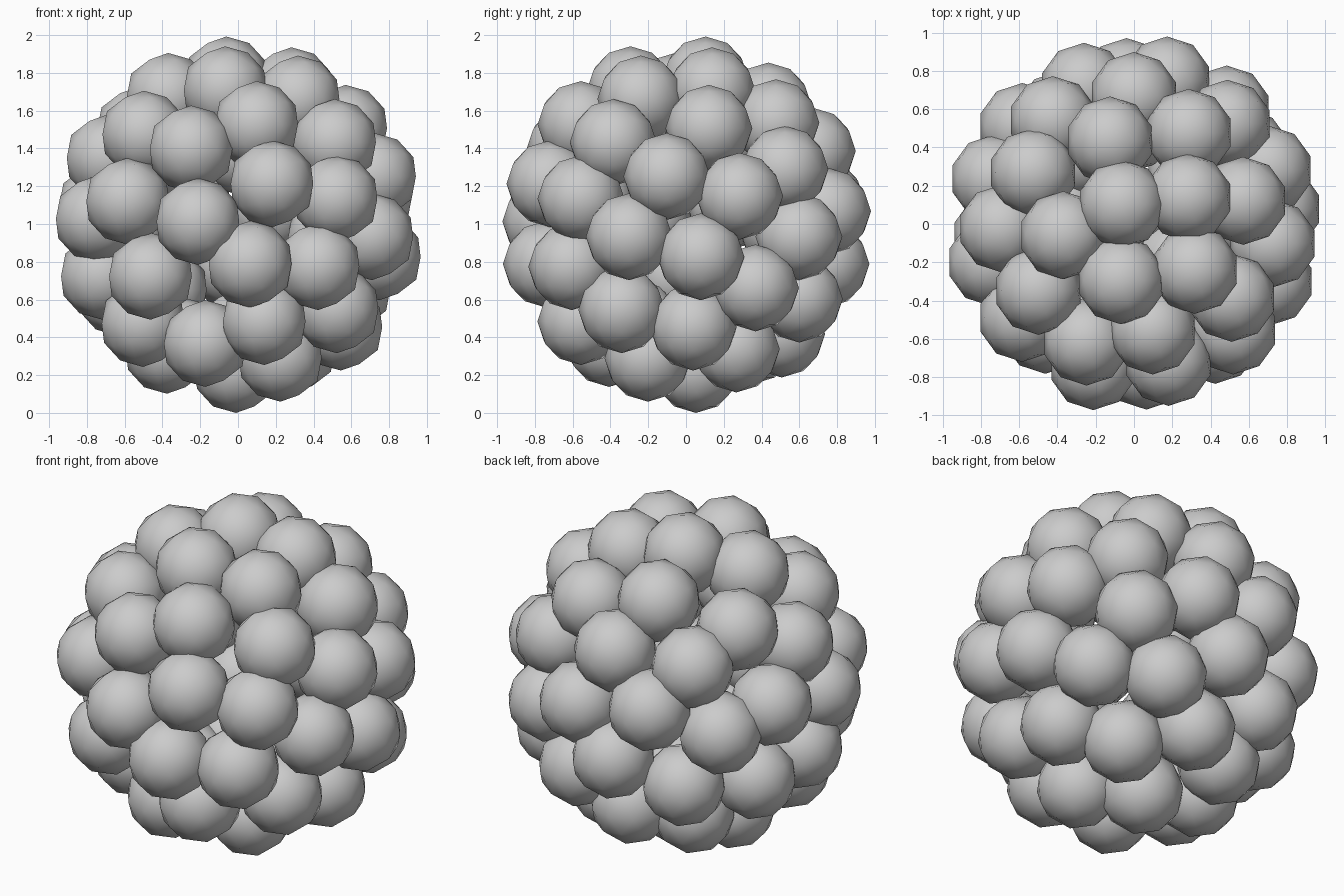
import bpy
from math import radians
from mathutils import Euler, Vector

SHELL_RADIUS = 0.772   # distance from cluster centre to each ball centre
BALL_RADIUS = 0.23
CENTRE = Vector((0, 0, 1))

# Ball placements as (longitude, latitude) in degrees, from the top down
UPPER_BALLS = [
    (121, 81), (257, 67), (26, 66), (323, 59), (189, 61), (106, 54),
    (59, 44), (12, 41), (153, 40), (280, 43), (215, 38), (323, 34),
    (248, 31), (90, 30), (128, 27), (182, 27), (47, 22),
]
MIDDLE_BALLS = [
    (352, 19), (284, 16), (22, 11), (313, 10), (220, 9), (110, 9),
    (162, 7), (77, 5), (195, 2), (254, 1), (139, -1), (51, -5),
    (337, -5), (6, -13), (275, -16), (93, -16), (305, -17),
]
LOWER_BALLS = [
    (185, -21), (230, -21), (32, -26), (124, -27), (158, -28), (65, -31),
    (327, -36), (284, -42), (4, -45), (207, -43), (90, -49), (130, -53),
    (247, -55), (42, -59), (167, -60), (318, -67), (102, -86),
]

cube = bpy.data.objects.get("Cube")
if cube:
    bpy.data.objects.remove(cube, do_unlink=True)


def make_material(name, colour):
    material = bpy.data.materials.new(name)
    material.use_nodes = True
    material.diffuse_color = colour
    material.node_tree.nodes["Principled BSDF"].inputs["Base Color"].default_value = colour
    return material


def shell_point(longitude, latitude):
    """Point on the shell around which the balls are packed."""
    turn = Euler((0, -radians(latitude), radians(longitude)))
    direction = Vector((1, 0, 0))
    direction.rotate(turn)
    return CENTRE + direction * SHELL_RADIUS


# One smooth low-poly ball, shared by the whole cluster
bpy.ops.mesh.primitive_ico_sphere_add(subdivisions=2, radius=BALL_RADIUS)
template = bpy.context.object
bpy.ops.object.shade_smooth()
ball_mesh = template.data
ball_mesh.name = "ball"
ball_mesh.materials.append(make_material("light grey", (0.6, 0.6, 0.6, 1)))
bpy.data.objects.remove(template, do_unlink=True)

# Cluster of overlapping balls
for band, placements in (("upper", UPPER_BALLS), ("middle", MIDDLE_BALLS), ("lower", LOWER_BALLS)):
    for number, (longitude, latitude) in enumerate(placements, 1):
        ball = bpy.data.objects.new(f"{band}_ball_{number}", ball_mesh)
        ball.location = shell_point(longitude, latitude)
        bpy.context.collection.objects.link(ball)
